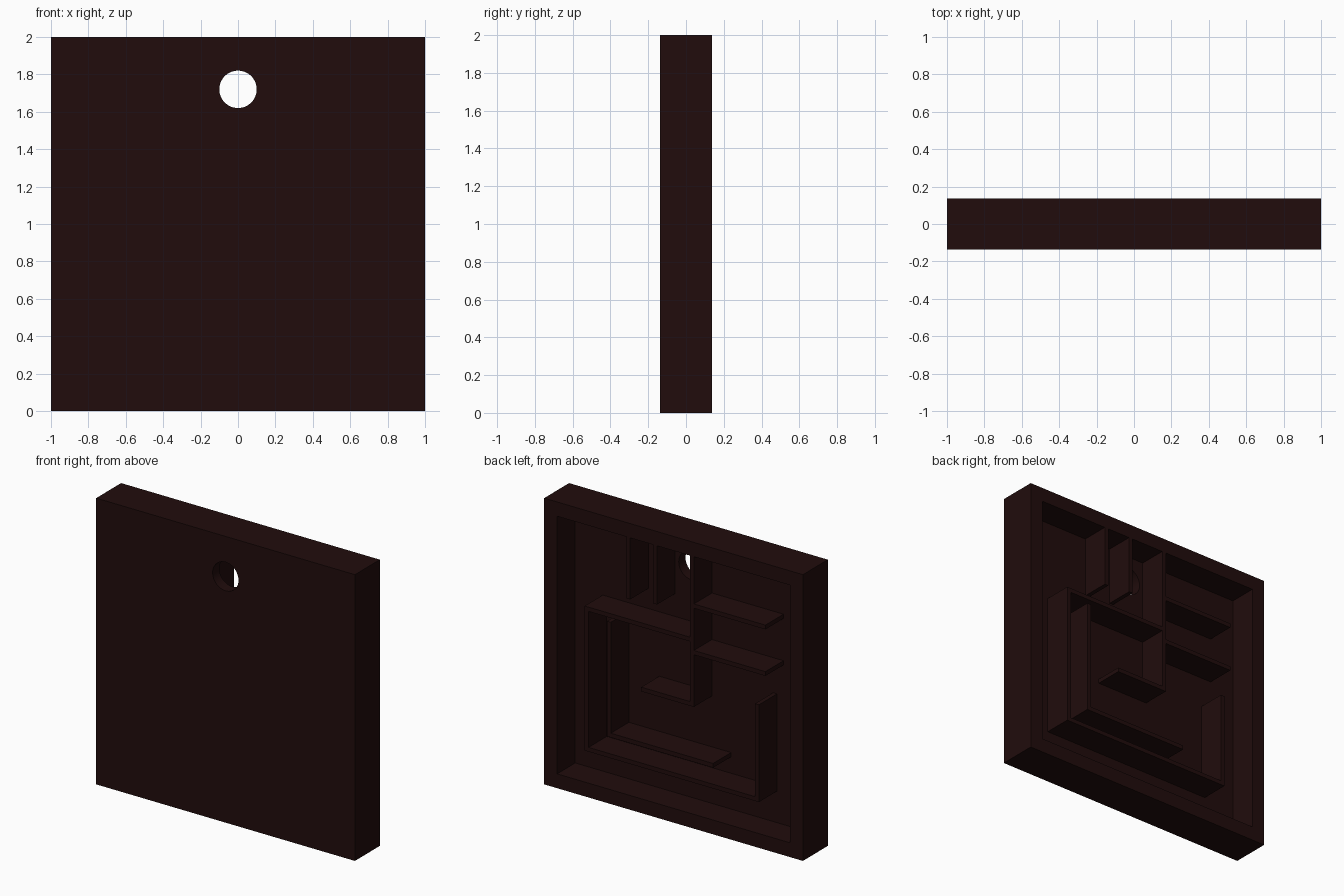
import bpy, math
from mathutils import Vector

if "Cube" in bpy.data.objects:
    bpy.data.objects.remove(bpy.data.objects["Cube"])

BACK, FRONT = 0.1375, -0.1375   # open rear rim and solid front
FLOOR = -0.0625                 # inner face of the front plate
T = 0.03                        # thickness of the inner walls

brown = bpy.data.materials.new("dark_brown")
brown.diffuse_color = (0.0150, 0.0038, 0.0037, 1)
brown.use_nodes = True
brown.node_tree.nodes["Principled BSDF"].inputs["Base Color"].default_value = brown.diffuse_color


def box(name, x0, x1, y0, y1, z0, z1):
    bpy.ops.mesh.primitive_cube_add(size=1)
    ob = bpy.context.object
    ob.name = name
    lo, hi = Vector((x0, y0, z0)), Vector((x1, y1, z1))
    for v in ob.data.vertices:
        v.co = (lo + hi) / 2 + v.co * (hi - lo)
    ob.data.materials.append(brown)
    return ob


def cut(target, cutter):
    m = target.modifiers.new("cut", "BOOLEAN")
    m.operation, m.solver, m.object = "DIFFERENCE", "EXACT", cutter
    bpy.context.view_layer.objects.active = target
    bpy.ops.object.modifier_apply(modifier=m.name)
    bpy.data.objects.remove(cutter, do_unlink=True)


# Square tray, open at the rear, with a round hole through the front plate
tray = box("tray", -1, 1, FRONT, BACK, 0, 2)
cut(tray, box("cavity_cutter", -0.9, 0.9, FLOOR, BACK + 0.1, 0.1, 1.9))
bpy.ops.mesh.primitive_cylinder_add(vertices=64, radius=0.1, depth=0.4,
                                    location=(0, FRONT, 1.72),
                                    rotation=(math.pi / 2, 0, 0))
cut(tray, bpy.context.object)

# Upright inner walls: centre x, bottom z, top z
uprights = {
    "short_upper_wall": (0.35, 1.47, 1.9),
    "hole_side_wall": (0.142, 1.49, 1.9),
    "long_centre_wall": (-0.142, 0.85, 1.9),
    "outer_side_wall": (0.672, 0.32, 1.33),
    "inner_side_wall": (0.50, 0.465, 1.27),
    "far_side_wall": (-0.645, 0.32, 1.0),
}
for name, (x, z0, z1) in uprights.items():
    box(name, x - T / 2, x + T / 2, FLOOR, BACK, z0, z1)

# Level inner walls: x start, x end, bottom z (ends butt against the uprights)
levels = {
    "upper_shelf_wall": (-0.127, 0.657, 1.30),
    "right_shelf_wall_high": (-0.71, -0.157, 1.54),
    "right_shelf_wall_low": (-0.71, -0.157, 1.215),
    "centre_foot_wall": (-0.127, 0.25, 0.85),
    "inner_bottom_wall": (-0.305, 0.485, 0.465),
    "outer_bottom_wall": (-0.63, 0.657, 0.32),
}
for name, (x0, x1, z) in levels.items():
    box(name, x0, x1, FLOOR, BACK, z, z + T)
